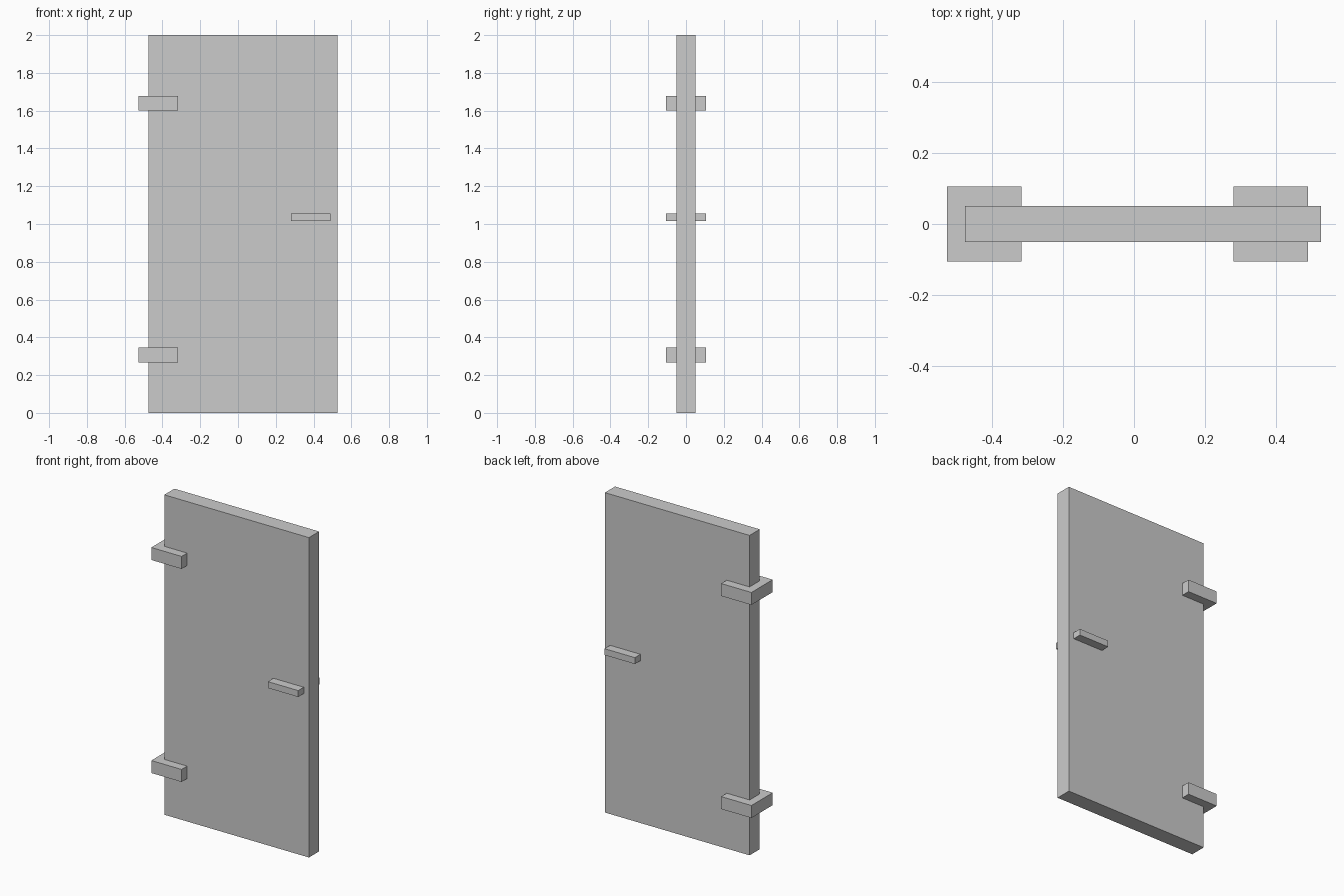
import bpy

if "Cube" in bpy.data.objects:
    bpy.data.objects.remove(bpy.data.objects["Cube"])


def box(name, x, y, z):
    """Axis-aligned box from (min, max) ranges."""
    ranges = (x, y, z)
    bpy.ops.mesh.primitive_cube_add(size=1, location=[(a + b) / 2 for a, b in ranges])
    ob = bpy.context.object
    ob.name = name
    ob.scale = [b - a for a, b in ranges]
    bpy.ops.object.transform_apply(location=False, rotation=False, scale=True)
    return ob


DEPTH = (-0.105, 0.105)  # hardware sticks out on both faces

# Door slab
box("door_panel", (-0.475, 0.526), (-0.05, 0.05), (0, 2))

# Hinge blocks wrapping the left edge
for name, z in (("lower_hinge", 0.268), ("upper_hinge", 1.6)):
    box(name, (-0.526, -0.317), DEPTH, (z, z + 0.078))

# Handle bar passing through the slab
box("handle", (0.28, 0.49), DEPTH, (1.015, 1.055))
